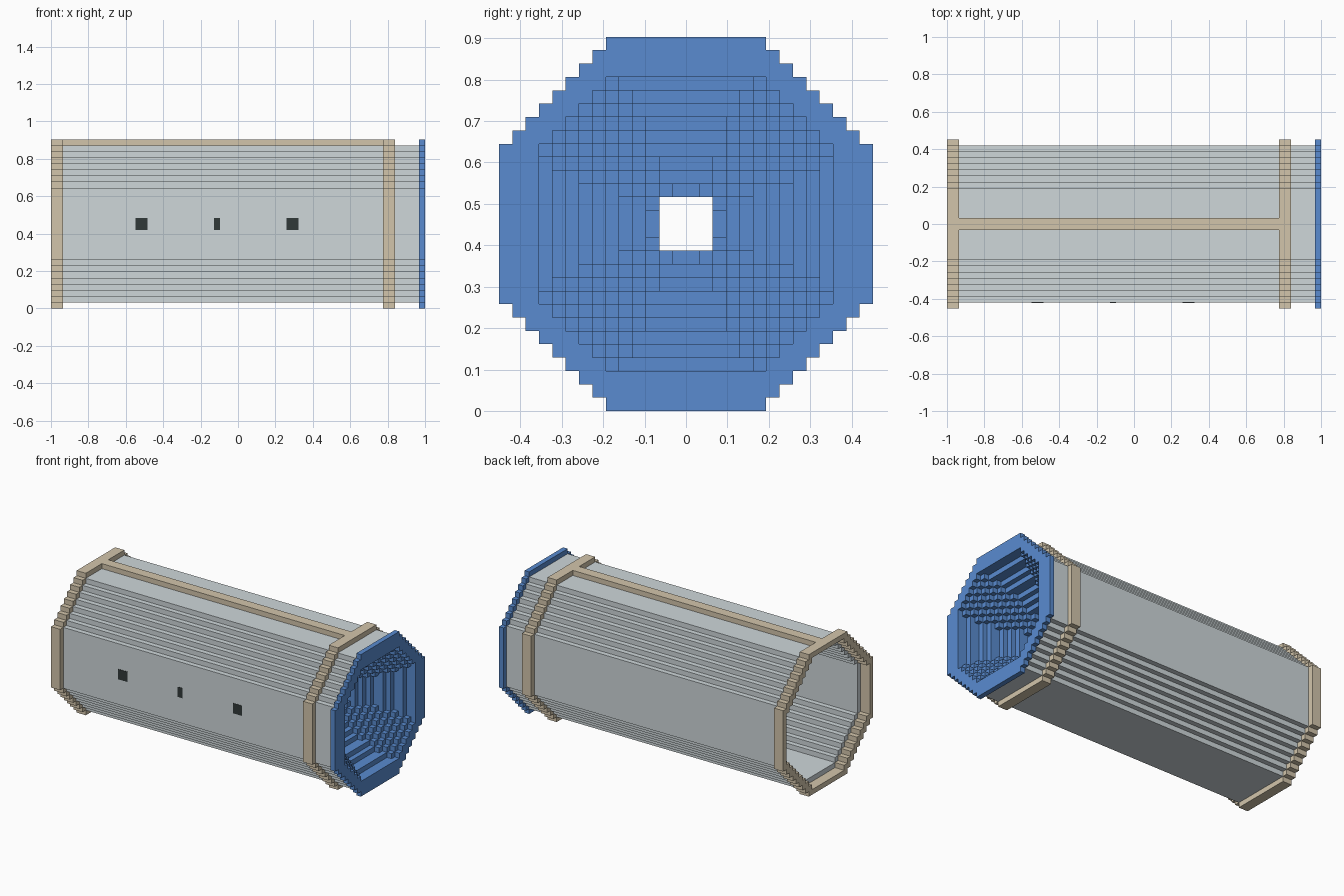
import bpy, bmesh
from mathutils import Vector

U = 2 / 62          # one block
LENGTH, HALF = 62, 14

old = bpy.data.objects.get("Cube")
if old:
    bpy.data.objects.remove(old, do_unlink=True)


def material(name, color):
    m = bpy.data.materials.new(name)
    m.use_nodes = True
    m.diffuse_color = (*color, 1)
    bsdf = next(n for n in m.node_tree.nodes if n.type == 'BSDF_PRINCIPLED')
    bsdf.inputs["Base Color"].default_value = (*color, 1)
    return m


GREY = material("hull grey", (0.62, 0.68, 0.70))
TAN = material("band tan", (0.65, 0.56, 0.41))
BLUE = material("nozzle blue", (0.10, 0.26, 0.63))
DARK = material("window dark", (0.03, 0.04, 0.04))


def place(x, y, z):
    return Vector(((x - LENGTH / 2) * U, y * U, (z + HALF) * U))


def inside(y, z, shape):
    """Is the block with lower corner y, z within a stepped octagon?"""
    radius, reach = shape
    a, b = max(y, -y - 1), max(z, -z - 1)
    return a < radius and b < radius and a + b < reach - 1


def add_ring(bm, x0, x1, outer, inner):
    """Stepped octagonal ring made of blocks, from x0 to x1."""
    corners = {}

    def corner(y, z):
        if (y, z) not in corners:
            corners[y, z] = bm.verts.new(place(x0, y, z))
        return corners[y, z]

    faces = []
    for y in range(-HALF, HALF):
        for z in range(-HALF, HALF):
            if inside(y, z, outer) and not inside(y, z, inner):
                faces.append(bm.faces.new((corner(y, z), corner(y, z + 1),
                                           corner(y + 1, z + 1), corner(y + 1, z))))
    ext = bmesh.ops.extrude_face_region(bm, geom=faces, use_keep_orig=True)
    moved = [v for v in ext["geom"] if isinstance(v, bmesh.types.BMVert)]
    bmesh.ops.translate(bm, verts=moved, vec=((x1 - x0) * U, 0, 0))


def finish(bm, name, mat):
    bmesh.ops.recalc_face_normals(bm, faces=bm.faces[:])
    me = bpy.data.meshes.new(name)
    bm.to_mesh(me)
    bm.free()
    me.materials.append(mat)
    bpy.context.scene.collection.objects.link(bpy.data.objects.new(name, me))


def ring(name, mat, *spec):
    bm = bmesh.new()
    add_ring(bm, *spec)
    finish(bm, name, mat)


def box(name, mat, low, high):
    bm = bmesh.new()
    bmesh.ops.create_cube(bm, size=1)
    a, b = place(*low), place(*high)
    for v in bm.verts:
        v.co = (a + b) / 2 + v.co * (b - a)
    finish(bm, name, mat)


# Hull tube and the two raised bands
ring("hull_tube", GREY, 2, 61, (13, 19), (12, 17))
ring("rear_band", TAN, 0, 2, (14, 20), (13, 18))
ring("forward_band", TAN, 55, 57, (14, 20), (13, 18))

# Spine along the top between the bands
box("top_spine", TAN, (2, -1, 13), (55, 1, 14))

# Small windows through the front wall
for i, (x0, x1) in enumerate(((14, 16), (27, 28), (39, 41))):
    box(f"window_{i + 1}", DARK, (x0, -13.06, -1), (x1, -11.94, 1))

# End flange and the stepped funnel narrowing inside it
ring("end_flange", BLUE, 61, 62, (14, 20), (11, 17))
funnel = bmesh.new()
x = 61
for reach in range(16, 3, -1):
    radius = int(reach / 2 ** 0.5 + 0.3)
    add_ring(funnel, x - 1, x, (radius + 1, reach + 2), (radius, reach))
    x -= 1
add_ring(funnel, x - 1, x, (3, 6), (2, 4))
finish(funnel, "inner_funnel", BLUE)
